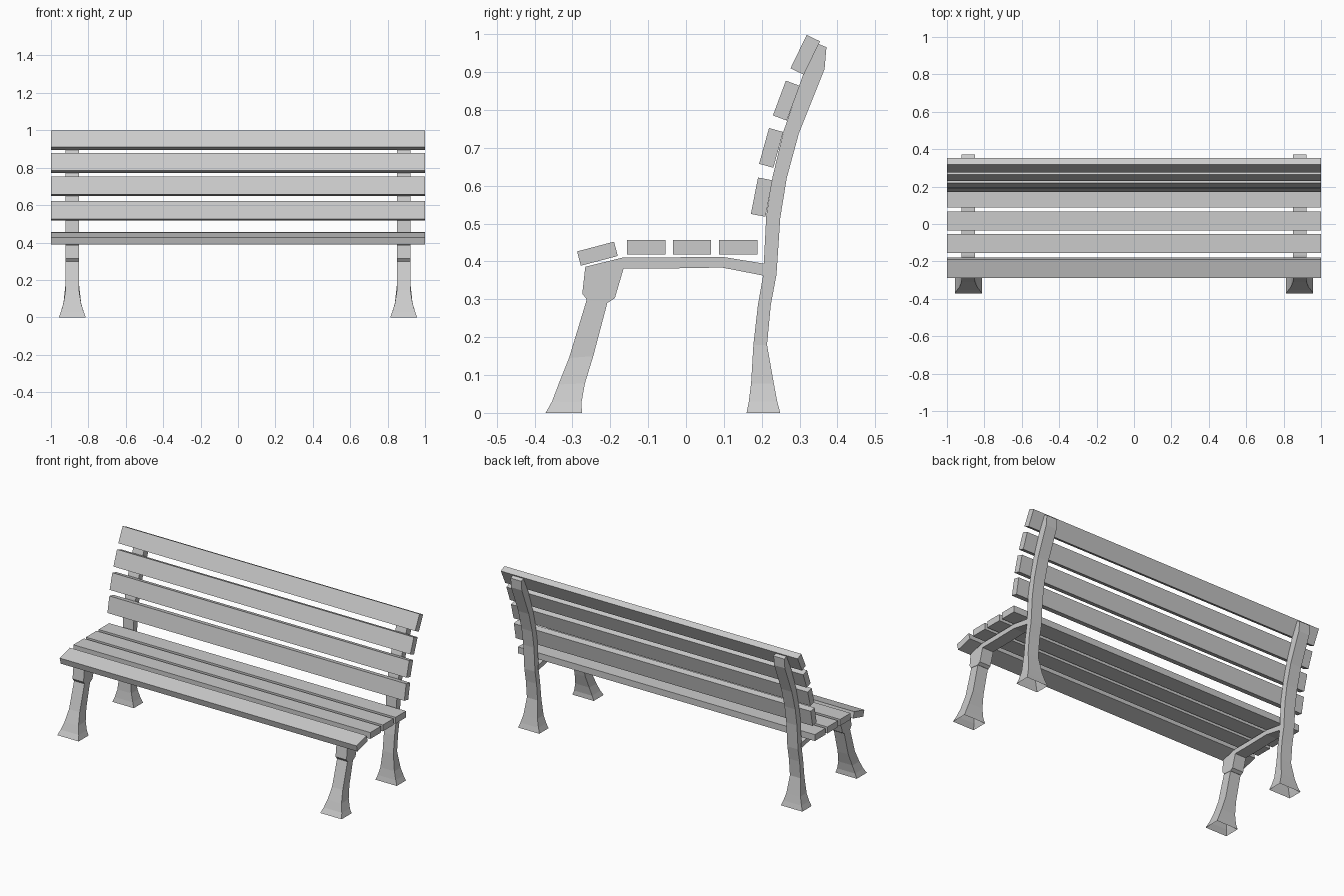
import bpy, bmesh, math

if "Cube" in bpy.data.objects:
    bpy.data.objects.remove(bpy.data.objects["Cube"])

LEG_X = 0.886  # distance of each iron frame from the centre


def finish(bm, name, mirror=False):
    bmesh.ops.recalc_face_normals(bm, faces=bm.faces)
    me = bpy.data.meshes.new(name)
    bm.to_mesh(me)
    bm.free()
    ob = bpy.data.objects.new(name, me)
    bpy.context.collection.objects.link(ob)
    if mirror:
        ob.modifiers.new("mirror", 'MIRROR').use_axis[0] = True
    return ob


def slat(name, y, z, depth, height, tilt=0.0):
    bm = bmesh.new()
    bmesh.ops.create_cube(bm, size=1)
    bmesh.ops.scale(bm, vec=(2.0, depth, height), verts=bm.verts)
    ob = finish(bm, name)
    ob.location = (0, y, z)
    ob.rotation_euler.x = math.radians(tilt)


def leg(name, sections):
    """Loft of quads: (front y, front z, back y, back z, half width); open underneath."""
    bm = bmesh.new()
    rings = []
    for yf, zf, yb, zb, w in sections:
        rings.append([bm.verts.new(p) for p in (
            (LEG_X - w, yf, zf), (LEG_X + w, yf, zf),
            (LEG_X + w, yb, zb), (LEG_X - w, yb, zb))])
    for a, b in zip(rings, rings[1:]):
        for i in range(4):
            j = (i + 1) % 4
            bm.faces.new((a[i], a[j], b[j], b[i]))
    bm.faces.new(rings[-1])
    finish(bm, name, mirror=True)


def plate(name, outline, w):
    """Side profile extruded across x."""
    bm = bmesh.new()
    face = bm.faces.new([bm.verts.new((LEG_X - w, y, z)) for y, z in outline])
    ext = bmesh.ops.extrude_face_region(bm, geom=[face])["geom"]
    verts = [g for g in ext if isinstance(g, bmesh.types.BMVert)]
    bmesh.ops.translate(bm, vec=(2 * w, 0, 0), verts=verts)
    finish(bm, name, mirror=True)


# Seat slats
slat("seat_slat_front", -0.234, 0.4205, 0.101, 0.039, 14.8)
for i, y in enumerate((-0.105, 0.016, 0.138)):
    slat(f"seat_slat_{i + 1}", y, 0.4375, 0.101, 0.039)

# Backrest slats, leaning further back towards the top
for i, (y, z, tilt) in enumerate(((0.200, 0.570, 11.0), (0.225, 0.700, 15.5),
                                  (0.265, 0.825, 20.5), (0.315, 0.946, 25.8))):
    slat(f"back_slat_{i + 1}", y, z, 0.039, 0.098, -tilt)

# Front legs with flared feet
leg("front_leg", [
    (-0.371, 0.0, -0.275, 0.0, 0.072),
    (-0.354, 0.030, -0.276, 0.028, 0.061),
    (-0.337, 0.075, -0.267, 0.078, 0.047),
    (-0.309, 0.145, -0.245, 0.150, 0.036),
    (-0.262, 0.300, -0.204, 0.305, 0.035)])

# Back legs continuing up as backrest supports
leg("back_leg", [
    (0.160, 0.0, 0.249, 0.0, 0.072),
    (0.166, 0.030, 0.241, 0.030, 0.061),
    (0.172, 0.078, 0.232, 0.078, 0.047),
    (0.178, 0.180, 0.214, 0.180, 0.036),
    (0.190, 0.285, 0.224, 0.285, 0.036),
    (0.204, 0.365, 0.239, 0.365, 0.036),
    (0.212, 0.520, 0.249, 0.515, 0.036),
    (0.229, 0.625, 0.266, 0.620, 0.036),
    (0.258, 0.745, 0.298, 0.738, 0.036),
    (0.320, 0.925, 0.366, 0.908, 0.036),
    (0.347, 0.976, 0.371, 0.966, 0.036)])

# Seat rails with the thick head over the front leg
plate("seat_rail", [
    (-0.266, 0.386), (-0.168, 0.410), (0.097, 0.412), (0.208, 0.394),
    (0.208, 0.362), (0.095, 0.384), (-0.083, 0.381), (-0.165, 0.381),
    (-0.188, 0.303), (-0.205, 0.292), (-0.260, 0.297), (-0.274, 0.315)], 0.037)
